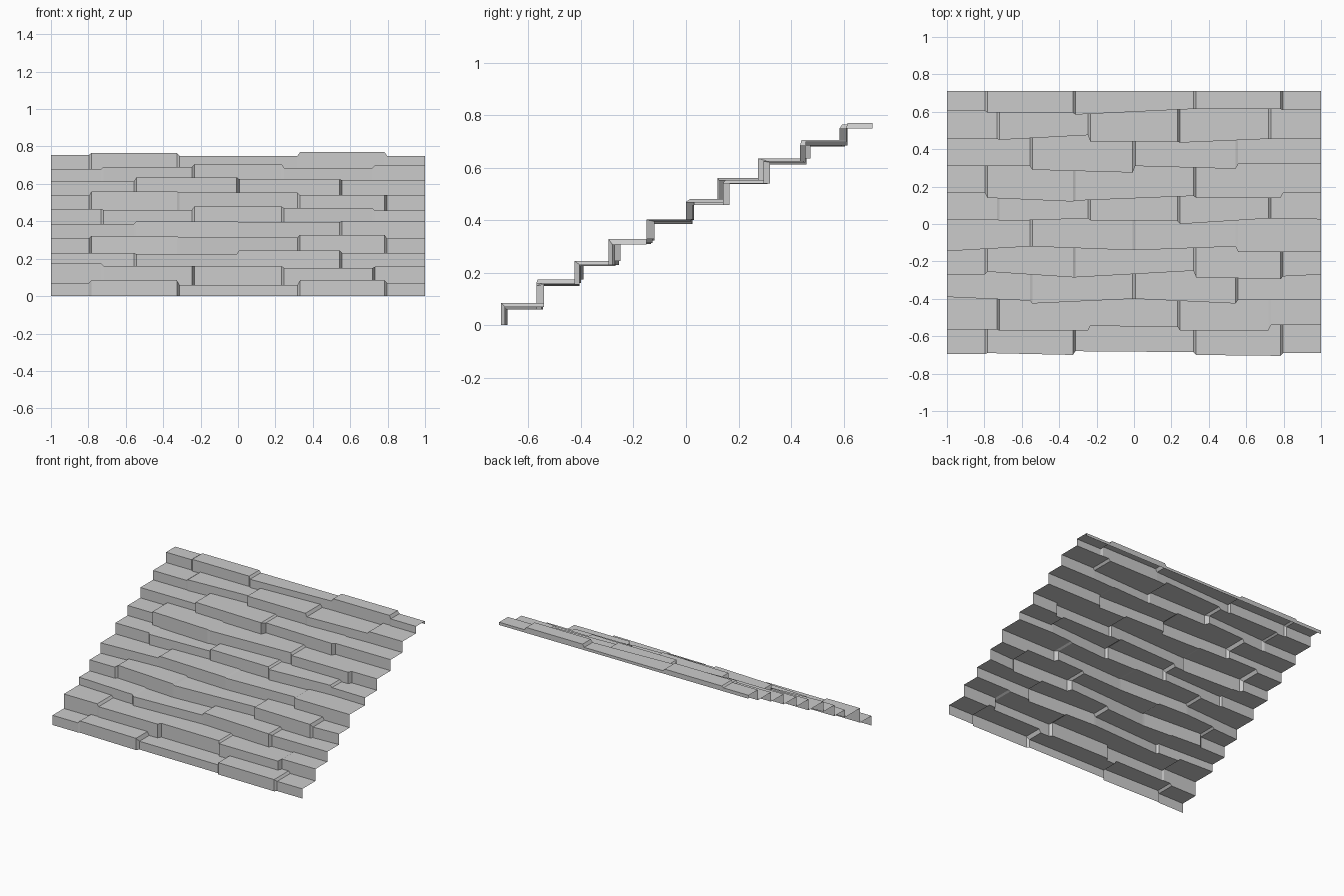
import bpy, bmesh

if "Cube" in bpy.data.objects:
    bpy.data.objects.remove(bpy.data.objects["Cube"])

# joint positions along x for the three repeating courses
A = [-.79, -.32, .325, .79]
B = [-.725, -.24, .24, .725]
C = [-.55, 0, .55]
COURSES = [A, B, C, A, C, B, A, C, B, A]

# tread height of every block, row by row
HEIGHTS = [
    [.07, .085, .06, .085, .07], [.175, .16, .16, .15, .157],
    [.23, .225, .245, .23], [.31, .322, .313, .328, .307],
    [.385, .4, .395, .402], [.465, .46, .48, .47, .457],
    [.537, .56, .553, .54, .54], [.612, .635, .625, .62],
    [.68, .69, .705, .685, .7], [.755, .765, .75, .77, .75]]

# riser y at the left and right end of every block
FRONTS = [
    [(-.695, -.695), (-.69, -.70), (-.68, -.685), (-.70, -.705), (-.69, -.69)],
    [(-.565, -.565), (-.57, -.57), (-.545, -.55), (-.57, -.57), (-.54, -.54)],
    [(-.39, -.41), (-.425, -.40), (-.40, -.425), (-.405, -.405)],
    [(-.27, -.27), (-.255, -.285), (-.285, -.25), (-.285, -.295), (-.28, -.27)],
    [(-.145, -.12), (-.12, -.14), (-.14, -.12), (-.15, -.15)],
    [(.025, .025), (.015, .03), (.02, .015), (0, .03), (.03, .025)],
    [(.165, .165), (.14, .12), (.125, .15), (.14, .14), (.165, .165)],
    [(.31, .31), (.29, .275), (.31, .295), (.32, .32)],
    [(.455, .455), (.45, .475), (.44, .44), (.435, .455), (.455, .455)],
    [(.605, .605), (.595, .595), (.585, .615), (.615, .615), (.61, .61)]]
BACK, GAP = .71, .007


def outline(row):
    """Points (x, y, z) of the row's front top edge, with steep joints."""
    ends = [-1 - GAP] + COURSES[row] + [1 + GAP]
    pts = []
    for k, (yl, yr) in enumerate(FRONTS[row]):
        z = HEIGHTS[row][k]
        pts += [(ends[k] + GAP, yl, z), (ends[k + 1] - GAP, yr, z)]
    return pts


def sample(pts, x):
    for p, q in zip(pts, pts[1:]):
        if x <= q[0] + 1e-6:
            t = (x - p[0]) / (q[0] - p[0])
            return p[1] + t * (q[1] - p[1]), p[2] + t * (q[2] - p[2])
    return pts[-1][1:]


rows = [outline(i) for i in range(10)]
bm = bmesh.new()


def strip(lower, upper, xs):
    """Skin between two edges given as functions x -> (y, z)."""
    lo = [bm.verts.new((x, *lower(x))) for x in xs]
    hi = [bm.verts.new((x, *upper(x))) for x in xs]
    for k in range(len(xs) - 1):
        bm.faces.new((lo[k], lo[k + 1], hi[k + 1], hi[k]))


def merged(*outlines):
    return sorted({round(p[0], 4) for o in outlines for p in o})


for i, row in enumerate(rows):
    below = rows[i - 1] if i else None
    above = rows[i + 1] if i < 9 else None
    top = lambda x: sample(row, x)
    foot = lambda x: (sample(row, x)[0], sample(below, x)[1] if below else 0)
    rear = lambda x: (sample(above, x)[0] if above else BACK, sample(row, x)[1])
    # riser, then tread running back to the next riser
    strip(foot, top, merged(row, below or row))
    strip(top, rear, merged(row, above or row))

# small lip along the back of the top row
strip(lambda x: (BACK, sample(rows[9], x)[1]), lambda x: (BACK, .73), merged(rows[9]))

bmesh.ops.remove_doubles(bm, verts=bm.verts, dist=.0005)
me = bpy.data.meshes.new("stone_steps")
bm.to_mesh(me)
bm.free()
bpy.context.collection.objects.link(bpy.data.objects.new("stone_steps", me))
